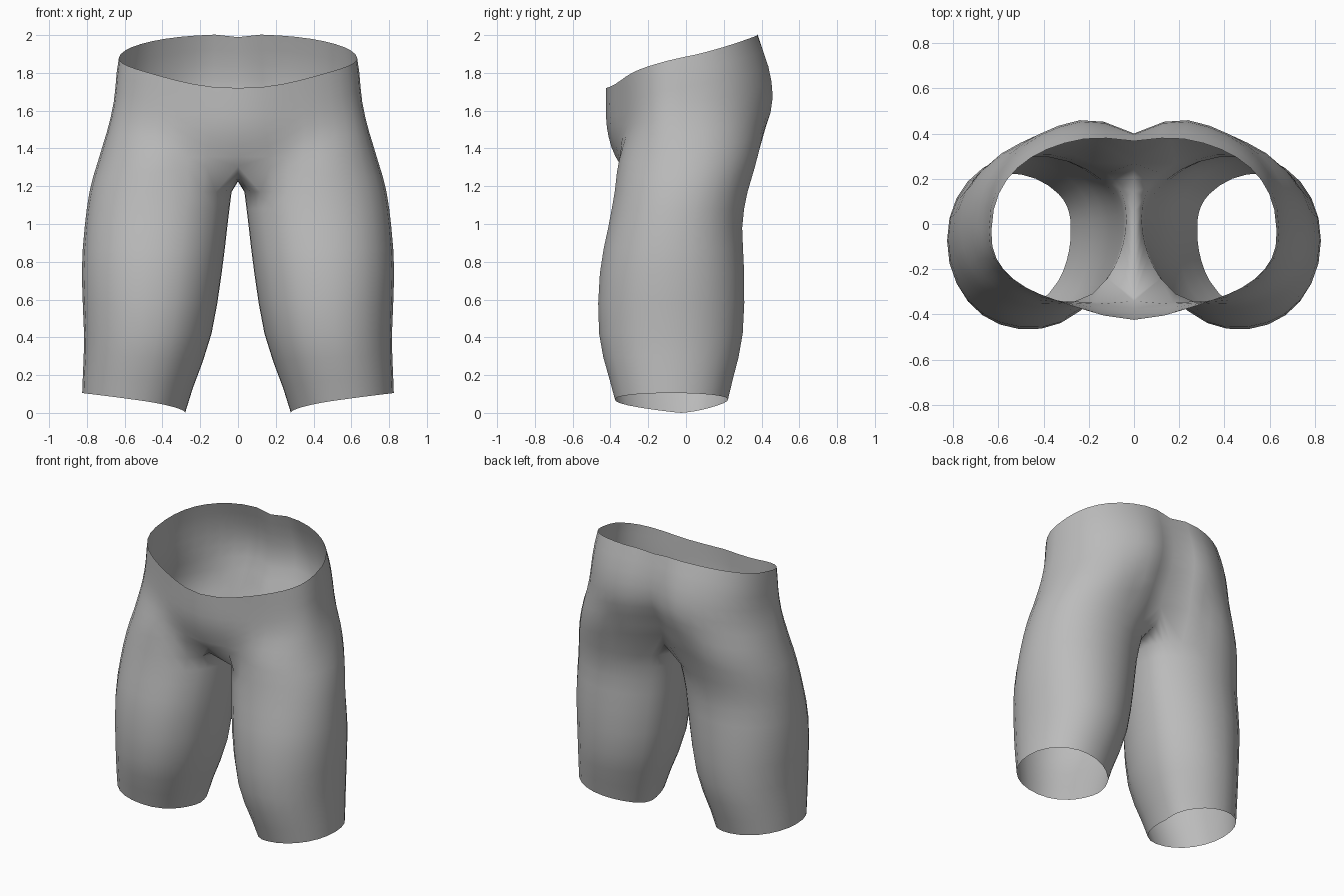
import bpy, bmesh
from math import sin, cos, pi, radians, exp, copysign

if "Cube" in bpy.data.objects:
    bpy.data.objects.remove(bpy.data.objects["Cube"])

OUTER, INNER = 20, 9      # steps around the outside, points along the crotch seam

# Torso profile: height, half width, front, back, cleft depth, belly bulge, squareness
TORSO = [
    (1.20, .775, -.365, .34, .10, -.10, 2.5),
    (1.36, .735, -.36, .395, .13, .015, 2.5),
    (1.50, .69, -.355, .445, .12, .062, 2.4),
    (1.65, .657, -.36, .482, .09, .064, 2.35),
    (1.82, .64, -.37, .462, .065, .05, 2.3),
    (2.00, .61, -.37, .395, .03, .05, 2.3),
]
# Leg profile: height, inner side, outer side, front, back
LEG = [
    (0.0, .28, .825, -.36, .21),
    (0.1, .25, .825, -.385, .23),
    (0.4, .145, .815, -.46, .30),
    (0.75, .085, .827, -.457, .31),
    (1.0, .055, .81, -.41, .30),
    (1.2, .03, .78, -.375, .335),
    (1.4, .0, .72, -.36, .40),
    (1.6, .0, .667, -.36, .46),
]


def sample(table, z):
    """Smoothly interpolated row of a profile table at height z."""
    z = min(max(z, table[0][0]), table[-1][0])
    i = next(k for k in range(len(table) - 1) if z <= table[k + 1][0])
    a, b = table[i], table[i + 1]
    p, n = table[max(i - 1, 0)], table[min(i + 2, len(table) - 1)]
    h = b[0] - a[0]
    t = (z - a[0]) / h
    out = []
    for k in range(1, len(a)):
        m0 = (b[k] - p[k]) / (b[0] - p[0]) * h
        m1 = (n[k] - a[k]) / (n[0] - a[0]) * h
        out.append((2*t**3 - 3*t*t + 1) * a[k] + (t**3 - 2*t*t + t) * m0
                   + (3*t*t - 2*t**3) * b[k] + (t**3 - t*t) * m1)
    return out


def ease(t):
    t = min(max(t, 0), 1)
    return t * t * (3 - 2 * t)


def leg_angle(i):
    if i <= OUTER:
        return radians(-140 + 280 * i / OUTER)
    return radians(140 + 80 * (i - OUTER) / (INNER + 1))


def leg_outline(a, z):
    """Leg cross-section at height z, its innermost line set slightly back."""
    xi, xo, front, back = sample(LEG, z)
    n = 2 / 2.1
    c, s = cos(a), sin(a)
    x = (xi + xo) / 2 + (xo - xi) / 2 * copysign(abs(c) ** n, c)
    y = (front + back) / 2 + (back - front) / 2 * copysign(abs(s) ** n, s)
    return x, y + .05 * max(0, -c) ** 4


def torso_point(i, f):
    """Point i from front centre to back centre; f runs from crotch to waist."""
    a = -pi / 2 + pi * i / OUTER
    s = sin(a)
    low = 1.25 + (.12 if s > 0 else .055) * abs(s) ** 4
    top = 1.88 + (.124 * s if s > 0 else .1 * s - .06 * s ** 6)
    if i == OUTER:
        top -= .015
    z = low + (top - low) * f
    w, front, back, cleft, bulge, n = sample(TORSO, z)
    x = 0 if i in (0, OUTER) else w * cos(a) ** (2 / n)
    mid = -.03
    reach = back - mid if s > 0 else mid - front
    y = mid + reach * copysign(abs(s) ** (2 / n), s)
    if s > 0:
        y -= cleft * exp(-(x / .12) ** 2)
    else:
        y -= bulge * exp(-(x / (.25 if bulge > 0 else .12)) ** 2)
    # melt into the leg shape near the crotch, away from the centre line
    k = ease(min(i, OUTER - i) / 4) * (1 - ease(f / .55))
    lx, ly = leg_outline(leg_angle(i), z)
    return x + (lx - x) * k, y + (ly - y) * k, z


def seam_point(j):
    """Crotch seam on the centre plane, back to front."""
    u = 1 - 2 * (j + 1) / (INNER + 1)
    back, front = torso_point(OUTER, 0)[1], torso_point(0, 0)[1]
    y = (back + front) / 2 + (back - front) / 2 * sin(u * pi / 2)
    return 0, y, 1.225 + (.14 if u > 0 else .075) * abs(u) ** 3


def leg_point(i, level):
    """Point i around the leg, with the hem sloping up to the outside."""
    a = leg_angle(i)
    slope = .105 * ((1 + cos(a)) / 2) ** .6
    z = level + slope * max(0, 1 - level / .4)
    return *leg_outline(a, z), z


# Left half of the garment as one lofted shell
bm = bmesh.new()


def bridge(lower, upper, closed):
    count = len(lower) if closed else len(lower) - 1
    for i in range(count):
        k = (i + 1) % len(lower)
        bm.faces.new((lower[i], lower[k], upper[k], upper[i])).smooth = True


rows = [[bm.verts.new(torso_point(i, r / 8)) for i in range(OUTER + 1)] for r in range(9)]
for lo, hi in zip(rows, rows[1:]):
    bridge(lo, hi, False)

ring = rows[0] + [bm.verts.new(seam_point(j)) for j in range(INNER)]
for level in (1.17, 1.08, .98, .87, .74, .58, .42, .27, .13, 0):
    below = [bm.verts.new(leg_point(i, level)) for i in range(len(ring))]
    bridge(below, ring, True)
    ring = below

mesh = bpy.data.meshes.new("shorts")
bm.to_mesh(mesh)
bm.free()
shorts = bpy.data.objects.new("shorts", mesh)
bpy.context.collection.objects.link(shorts)

# Right half
mirror = shorts.modifiers.new("mirror", 'MIRROR')
mirror.use_clip = True
mirror.merge_threshold = .002

# Plain grey cloth
cloth = bpy.data.materials.new("grey cloth")
cloth.use_nodes = True
grey = (.5, .5, .5, 1)
cloth.diffuse_color = grey
cloth.node_tree.nodes["Principled BSDF"].inputs["Base Color"].default_value = grey
mesh.materials.append(cloth)
